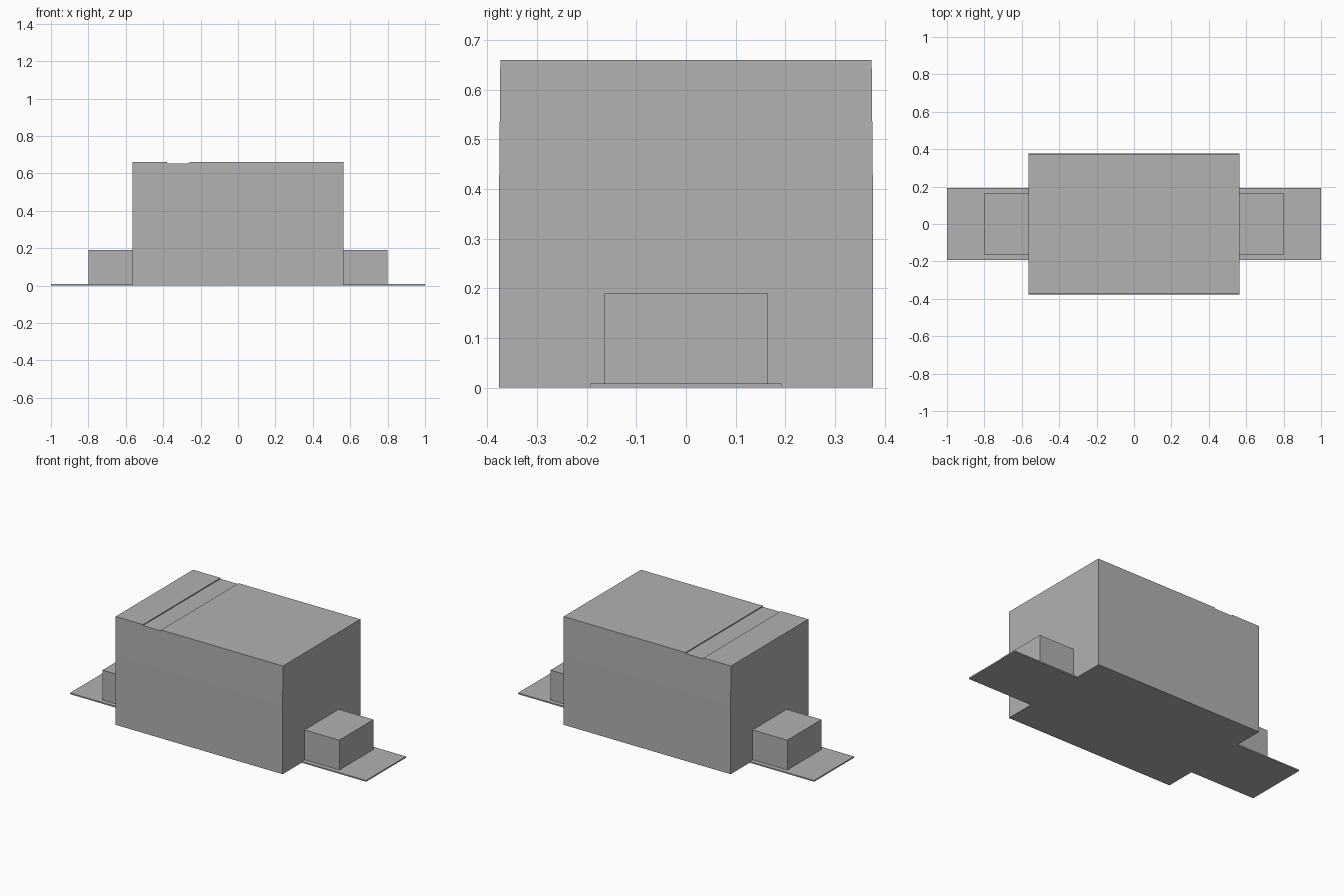
import bpy
import bmesh
from mathutils import Vector

cube = bpy.data.objects.get("Cube")
if cube:
    bpy.data.objects.remove(cube, do_unlink=True)

GREY = (0.445, 0.445, 0.445, 1.0)
grey = bpy.data.materials.new("plain grey")
grey.use_nodes = True
grey.diffuse_color = GREY
grey.node_tree.nodes["Principled BSDF"].inputs["Base Color"].default_value = GREY


def finish(name, bm):
    """Turn a bmesh into a named, flat-shaded grey object."""
    bmesh.ops.recalc_face_normals(bm, faces=bm.faces)
    mesh = bpy.data.meshes.new(name)
    bm.to_mesh(mesh)
    bm.free()
    mesh.materials.append(grey)
    obj = bpy.data.objects.new(name, mesh)
    bpy.context.collection.objects.link(obj)
    return obj


def box(name, low, high):
    """Axis-aligned box between two corners."""
    low, high = Vector(low), Vector(high)
    bm = bmesh.new()
    bmesh.ops.create_cube(bm, size=1)
    bmesh.ops.scale(bm, vec=high - low, verts=bm.verts)
    bmesh.ops.translate(bm, vec=(low + high) / 2, verts=bm.verts)
    return finish(name, bm)


# Body: side profile with a shallow marking groove, extruded front to back
HALF_X, HALF_Y, TOP = 0.565, 0.376, 0.66
GROOVE = (-0.38, -0.258, TOP - 0.006)
profile = [(-HALF_X, 0), (HALF_X, 0), (HALF_X, TOP),
           (GROOVE[1], TOP), (GROOVE[1], GROOVE[2]),
           (GROOVE[0], GROOVE[2]), (GROOVE[0], TOP), (-HALF_X, TOP)]
bm = bmesh.new()
face = bm.faces.new([bm.verts.new((x, -HALF_Y, z)) for x, z in profile])
extruded = bmesh.ops.extrude_face_region(bm, geom=[face])["geom"]
bmesh.ops.translate(bm, vec=(0, 2 * HALF_Y, 0),
                    verts=[g for g in extruded if isinstance(g, bmesh.types.BMVert)])
# Slight draft on the upper part of the long sides
bmesh.ops.bisect_plane(bm, geom=bm.verts[:] + bm.edges[:] + bm.faces[:],
                       plane_co=(0, 0, 0.42), plane_no=(0, 0, 1))
for v in bm.verts:
    if v.co.z > 0.5:
        v.co.y *= 0.994
finish("body", bm)

# Terminals: a block and a thin solder pad at each end
for side, s in (("left", 1), ("right", -1)):
    for part, reach, half_y, top in (("terminal_block", 0.80, 0.165, 0.19),
                                     ("solder_pad", 1.0, 0.192, 0.008)):
        x0, x1 = sorted((s * HALF_X, s * reach))
        box(f"{side}_{part}", (x0, -half_y, 0), (x1, half_y, top))
